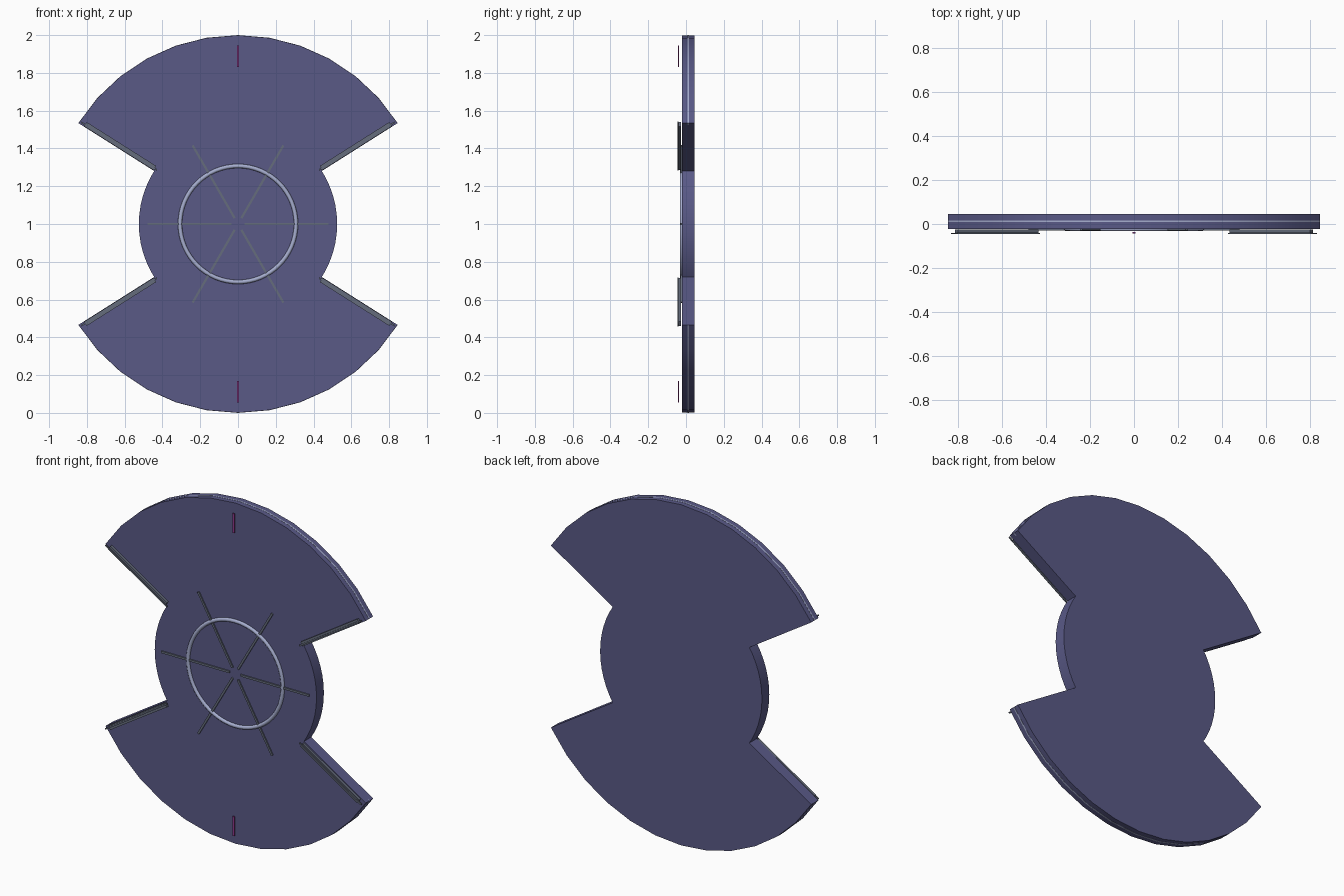
import bpy, bmesh, math
from mathutils import Matrix, Vector

if "Cube" in bpy.data.objects:
    bpy.data.objects.remove(bpy.data.objects["Cube"])

CZ = 1.0                      # height of the disc centre
FRONT, BACK = -0.022, 0.046   # plate faces along y
EDGE = math.radians(32.3)     # blade side angle above horizontal


def material(name, rgb):
    m = bpy.data.materials.new(name)
    m.diffuse_color = (*rgb, 1)
    m.use_nodes = True
    m.node_tree.nodes["Principled BSDF"].inputs["Base Color"].default_value = m.diffuse_color
    return m


BODY = material("indigo", (0.10, 0.10, 0.24))
TRIM = material("pale_blue", (0.38, 0.42, 0.62))
STEEL = material("dark_steel", (0.13, 0.15, 0.20))
MAGENTA = material("magenta", (0.28, 0.04, 0.26))


def finish(name, bm, mat, smooth=True):
    bmesh.ops.recalc_face_normals(bm, faces=bm.faces)
    me = bpy.data.meshes.new(name)
    bm.to_mesh(me)
    bm.free()
    me.materials.append(mat)
    ob = bpy.data.objects.new(name, me)
    bpy.context.collection.objects.link(ob)
    if smooth:
        bpy.context.view_layer.objects.active = ob
        ob.select_set(True)
        bpy.ops.object.shade_smooth_by_angle(angle=math.radians(30))
        ob.select_set(False)
    return ob


def sector(name, r0, r1, y0, y1, a0, a1, n, mat):
    """Ring sector in the xz plane, extruded along y."""
    bm = bmesh.new()
    rings = []
    for i in range(n + 1):
        a = a0 + (a1 - a0) * i / n
        rings.append([bm.verts.new((r * math.cos(a), y, CZ + r * math.sin(a)))
                      for r, y in ((r0, y0), (r1, y0), (r1, y1), (r0, y1))])
    for p, q in zip(rings, rings[1:]):
        for k in range(4):
            bm.faces.new((p[k], p[(k + 1) % 4], q[(k + 1) % 4], q[k]))
    bm.faces.new(rings[0])
    bm.faces.new(rings[-1][::-1])
    return finish(name, bm, mat)


def bar(name, r0, r1, width, y0, y1, angle, mat, offset=0.0):
    """Box lying along a radius, shifted sideways by offset."""
    bm = bmesh.new()
    bmesh.ops.create_cube(bm, size=1)
    m = (Matrix.Translation((0, 0, CZ)) @ Matrix.Rotation(-angle, 4, 'Y')
         @ Matrix.Translation(((r0 + r1) / 2, (y0 + y1) / 2, offset))
         @ Matrix.Diagonal((r1 - r0, y1 - y0, width, 1)))
    bmesh.ops.transform(bm, matrix=m, verts=bm.verts)
    return finish(name, bm, mat, smooth=False)


# Central hub disc
bm = bmesh.new()
bmesh.ops.create_cone(bm, cap_ends=True, segments=64, radius1=0.525,
                      radius2=0.525, depth=BACK - FRONT)
bmesh.ops.transform(bm, verts=bm.verts, matrix=Matrix.Translation(
    (0, (FRONT + BACK) / 2, CZ)) @ Matrix.Rotation(math.pi / 2, 4, 'X'))
finish("hub", bm, BODY)

# Two blades with rim strips, side rails and markers
for label, turn in (("upper", 0), ("lower", math.pi)):
    a0, a1 = EDGE + turn, math.pi - EDGE + turn
    sector(label + "_blade", 0.52, 0.999, FRONT, BACK, a0, a1, 12, BODY)
    sector(label + "_rim_strip", 0.98, 1.0, 0.008, 0.016, a0, a1, 12, TRIM)
    for side, a, s in (("start", a0, 1), ("end", a1, -1)):
        bar(f"{label}_{side}_rail", 0.53, 0.965, 0.026, FRONT - 0.004, -0.040,
            a, STEEL, s * 0.015)
        bar(f"{label}_{side}_rail_cap", 0.515, 0.99, 0.008, -0.046, -0.040,
            a, STEEL, s * 0.012)
    bar(label + "_marker", 0.832, 0.945, 0.012, -0.043, -0.036,
        math.pi / 2 + turn, MAGENTA)

# Hub spokes
for i in range(6):
    bar(f"spoke_{i + 1}", 0.035, 0.48, 0.012, -0.029, FRONT + 0.002,
        i * math.pi / 3, STEEL)

# Raised hub ring
bpy.ops.mesh.primitive_torus_add(major_radius=0.307, minor_radius=0.011,
                                 major_segments=64, minor_segments=10,
                                 location=(0, FRONT, CZ),
                                 rotation=(math.pi / 2, 0, 0))
ring = bpy.context.object
ring.name = "hub_ring"
ring.data.materials.append(TRIM)
bpy.ops.object.shade_smooth()
